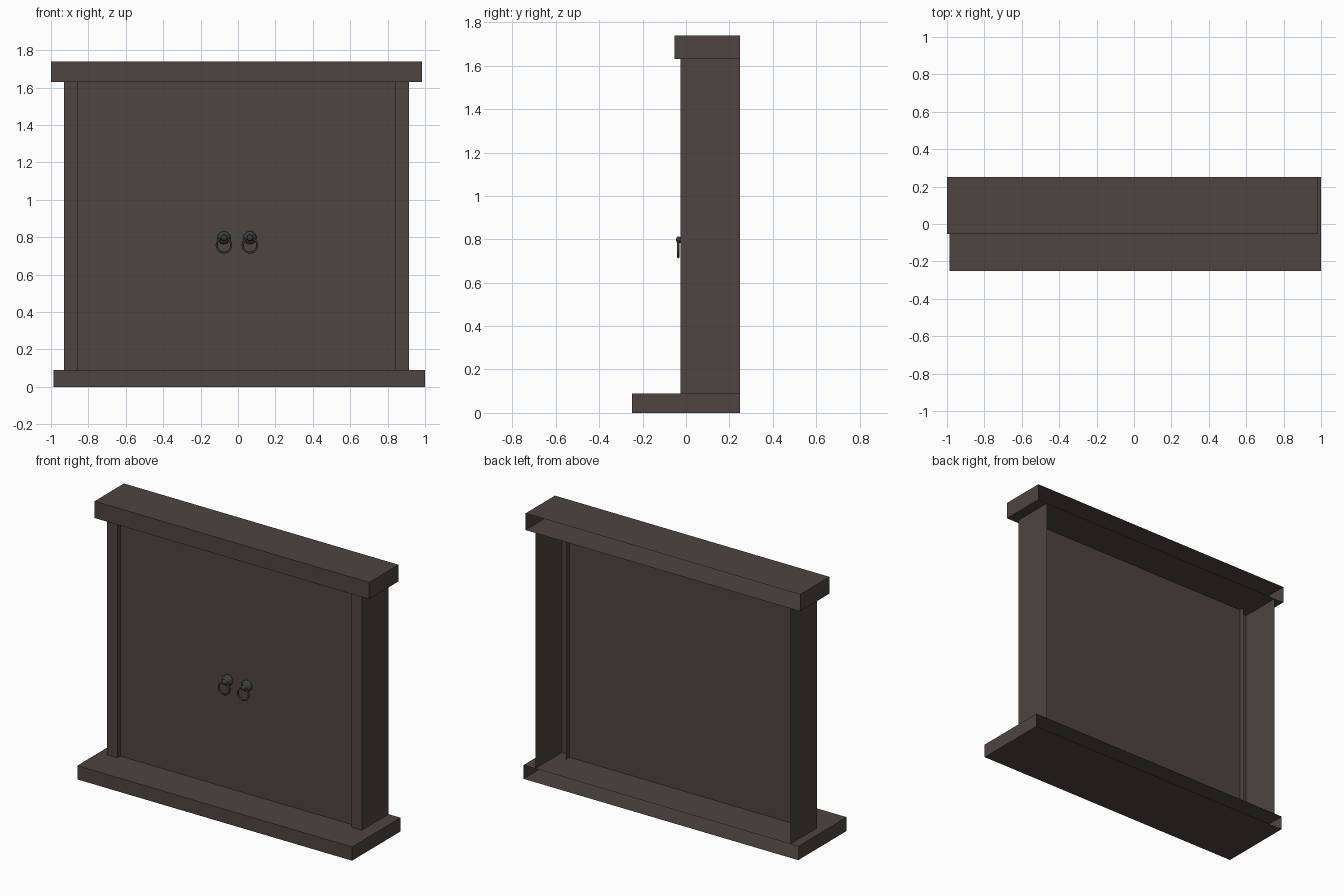
import bpy, bmesh, math
from mathutils import Matrix, Vector

if "Cube" in bpy.data.objects:
    bpy.data.objects.remove(bpy.data.objects["Cube"])


def material(name, rgb):
    m = bpy.data.materials.new(name)
    m.diffuse_color = (*rgb, 1)
    m.use_nodes = True
    m.node_tree.nodes["Principled BSDF"].inputs["Base Color"].default_value = m.diffuse_color
    return m


wood = material("dark brown wood", (0.076, 0.058, 0.054))
iron = material("dark grey iron", (0.050, 0.049, 0.048))


def finish(name, bm, mat):
    me = bpy.data.meshes.new(name)
    bm.to_mesh(me)
    bm.free()
    me.materials.append(mat)
    ob = bpy.data.objects.new(name, me)
    bpy.context.collection.objects.link(ob)
    return ob


def slab(name, x0, x1, y0, y1, z0, z1):
    """Box with an open back."""
    bm = bmesh.new()
    bmesh.ops.create_cube(bm, size=1)
    for v in bm.verts:
        v.co = Vector((x1 if v.co.x > 0 else x0,
                       y1 if v.co.y > 0 else y0,
                       z1 if v.co.z > 0 else z0))
    bm.normal_update()
    back = [f for f in bm.faces if f.normal.y > 0.5]
    bmesh.ops.delete(bm, geom=back, context='FACES')
    return finish(name, bm, wood)


def sheet(name, path, z0, z1):
    """Upright sheet following a plan path, running left to right."""
    bm = bmesh.new()
    cols = [(bm.verts.new((x, y, z0)), bm.verts.new((x, y, z1))) for x, y in path]
    for (a, b), (c, d) in zip(cols, cols[1:]):
        bm.faces.new((a, c, d, b))
    return finish(name, bm, wood)


Z0, Z1 = 0.09, 1.63
CX = -0.0075  # cabinet centre

# Base and top slabs
slab("base", -0.987, 1.0, -0.25, 0.25, 0, Z0)
slab("top", -1.0, 0.985, -0.053, 0.25, Z1, 1.74)

# Side frames: outer side, front strip and inner return
frame = [(-0.922, 0.25), (-0.922, -0.025), (-0.847, -0.025), (-0.847, 0.04)]
sheet("left_frame", [(CX + x, y) for x, y in frame], Z0, Z1)
sheet("right_frame", [(CX - x, y) for x, y in reversed(frame)], Z0, Z1)

# Recessed door panel
PANEL_Y = 0.005
sheet("door_panel", [(CX - 0.847, PANEL_Y), (CX + 0.847, PANEL_Y)], Z0, Z1)


def lathe(name, profile, x, z, n=20):
    """Turn (radius, y) points around the front-back axis."""
    bm = bmesh.new()
    vs = [bm.verts.new((r, y, 0)) for r, y in profile]
    es = [bm.edges.new(p) for p in zip(vs, vs[1:])]
    bmesh.ops.spin(bm, geom=vs + es, cent=(0, 0, 0), axis=(0, 1, 0),
                   angle=2 * math.pi, steps=n, use_merge=True)
    bmesh.ops.remove_doubles(bm, verts=bm.verts, dist=1e-5)
    bmesh.ops.recalc_face_normals(bm, faces=bm.faces)
    bmesh.ops.translate(bm, verts=bm.verts, vec=(x, 0, z))
    for f in bm.faces:
        f.smooth = True
    return finish(name, bm, iron)


def ring(name, x, y, z, radius, tube, n=28, k=8):
    bm = bmesh.new()
    bmesh.ops.create_circle(bm, segments=k, radius=tube,
                            matrix=Matrix.Translation((radius, 0, 0)) @ Matrix.Rotation(0, 4, 'X'))
    # circle lies in x-y; spin it about the front-back axis
    bmesh.ops.spin(bm, geom=bm.verts[:] + bm.edges[:], cent=(0, 0, 0), axis=(0, 1, 0),
                   angle=2 * math.pi, steps=n, use_merge=True)
    bmesh.ops.recalc_face_normals(bm, faces=bm.faces)
    bmesh.ops.translate(bm, verts=bm.verts, vec=(x, y, z))
    for f in bm.faces:
        f.smooth = True
    return finish(name, bm, iron)


# Handles: round boss with a knob, and a hanging ring
boss = [(0.035, PANEL_Y), (0.035, -0.006), (0.029, -0.015), (0.016, -0.021),
        (0.013, -0.026), (0.017, -0.033), (0.014, -0.042), (0.0, -0.047)]
for side, x in (("left", -0.075), ("right", 0.064)):
    lathe(side + "_handle_boss", boss, x, 0.797)
    ring(side + "_handle_ring", x, -0.036, 0.757, 0.039, 0.0055)
